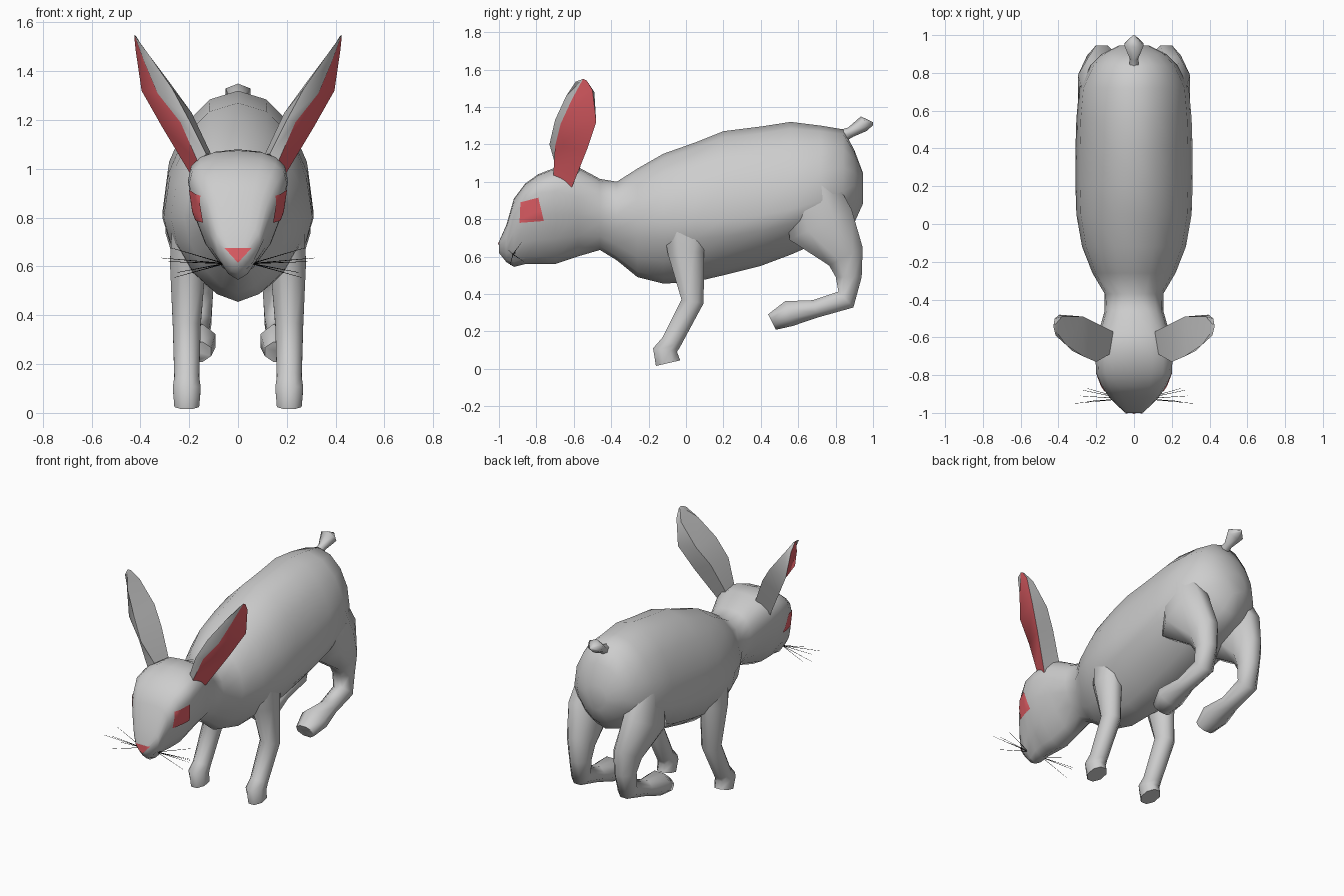
import bpy
import bmesh
import math
from mathutils import Vector
from mathutils.bvhtree import BVHTree

default_cube = bpy.data.objects.get("Cube")
if default_cube:
    bpy.data.objects.remove(default_cube, do_unlink=True)


def make_material(name, colour):
    material = bpy.data.materials.new(name)
    material.use_nodes = True
    material.diffuse_color = (*colour, 1)
    shader = material.node_tree.nodes["Principled BSDF"]
    shader.inputs["Base Color"].default_value = (*colour, 1)
    shader.inputs["Roughness"].default_value = .8
    return material


GREY = make_material("grey fur", (.61, .61, .61))
RED = make_material("soft red", (.8, .12, .14))
BLACK = make_material("black", (.005, .005, .005))


def finish(bm, name, materials, angle):
    """Turn a bmesh into a smooth shaded object."""
    mesh = bpy.data.meshes.new(name)
    bm.to_mesh(mesh)
    bm.free()
    part = bpy.data.objects.new(name, mesh)
    bpy.context.collection.objects.link(part)
    for material in materials:
        mesh.materials.append(material)
    bpy.ops.object.select_all(action="DESELECT")
    part.select_set(True)
    bpy.context.view_layer.objects.active = part
    bpy.ops.object.shade_smooth_by_angle(angle=math.radians(angle))
    return part


def loft(name, rings, materials=(GREY,), angle=75, red_side=None):
    """Skin a row of point rings and cap both ends."""
    bm = bmesh.new()
    rows = [[bm.verts.new(point) for point in ring] for ring in rings]
    count = len(rows[0])
    for low, high in zip(rows, rows[1:]):
        for i in range(count):
            j = (i + 1) % count
            face = bm.faces.new((low[i], low[j], high[j], high[i]))
            face.material_index = int(i == red_side)
    bm.faces.new(rows[0])
    bm.faces.new(rows[-1])
    bmesh.ops.recalc_face_normals(bm, faces=bm.faces[:])
    return finish(bm, name, materials, angle)


def limb(name, stations, side=1, count=8):
    """Loft oval rings square to a path of (x, y, z, half width, half depth)."""
    centres = [Vector((side * x, y, z)) for x, y, z, _, _ in stations]
    across = Vector((1, 0, 0))
    rings = []
    for k, (_, _, _, wide, deep) in enumerate(stations):
        before = centres[max(k - 1, 0)]
        after = centres[min(k + 1, len(centres) - 1)]
        up = (after - before).cross(across).normalized()
        turns = [math.tau * (i + .5) / count for i in range(count)]
        rings.append([centres[k] + across * wide * math.cos(t) + up * deep * math.sin(t)
                      for t in turns])
    return loft(name, rings)


def body_ring(y, bottom, top, wide, middle, count=16):
    """Oval with a broad back and a narrower underside."""
    ring = []
    for i in range(count):
        turn = math.tau * i / count
        c, s = math.cos(turn), math.sin(turn)
        upper_power = 2.6 if y < -.45 else 2
        power = upper_power if s >= 0 else 1.65
        reach = top - middle if s >= 0 else middle - bottom
        x = math.copysign(abs(c) ** (2 / power), c) * wide
        z = math.copysign(abs(s) ** (2 / power), s) * reach + middle
        ring.append((x, y, z))
    return ring


# Head and body: y, bottom, top, half width, height of widest point
BODY = [
    (-1, .62, .68, .045, .665), (-.96, .57, .77, .09, .7),
    (-.92, .545, .91, .13, .82), (-.86, .56, .99, .17, .9),
    (-.79, .56, 1.04, .2, .94), (-.7, .56, 1.075, .205, .95),
    (-.58, .6, 1.08, .19, .92), (-.46, .635, 1.015, .155, .85),
    (-.37, .58, 1, .155, .82), (-.26, .49, 1.07, .22, .8),
    (-.12, .455, 1.15, .275, .8), (.05, .465, 1.21, .305, .8),
    (.2, .5, 1.27, .31, .8), (.4, .55, 1.295, .31, .82),
    (.56, .61, 1.32, .305, .85), (.72, .68, 1.3, .29, .9),
    (.84, .72, 1.28, .23, .95), (.9, .78, 1.17, .17, .98),
    (.945, .88, 1.05, .08, .97),
]
body = loft("head_and_body", [body_ring(*station) for station in BODY])

surface = bmesh.new()
surface.from_mesh(body.data)
skin = BVHTree.FromBMesh(surface)
surface.free()


def patch(name, corners, direction):
    """Thin coloured plate laid onto the head along a direction."""
    bm = bmesh.new()
    bm.faces.new([bm.verts.new(corner) for corner in corners])
    bmesh.ops.subdivide_edges(bm, edges=bm.edges[:], cuts=6, use_grid_fill=True)
    aim = Vector(direction)
    for vert in bm.verts:
        hit = skin.ray_cast(vert.co - aim * 2, aim)[0]
        if hit:
            vert.co = hit - aim * .005
    bm.normal_update()
    for face in bm.faces:
        if face.normal.dot(aim) > 0:
            face.normal_flip()
    return finish(bm, name, [RED], 75)


# Nose
patch("nose", [(-.055, -1, .675), (.055, -1, .675), (0, -1, .615)], (0, 1, 0))

# Tail
limb("tail", [(0, .8, 1.23, .035, .04), (0, .88, 1.265, .025, .028),
              (0, .95, 1.31, .058, .042), (0, 1, 1.31, .006, .008)], count=6)

FRONT_LEG = [
    (.2, 0, .85, .07, .15), (.205, 0, .62, .08, .105),
    (.21, .035, .36, .062, .065), (.21, -.08, .14, .055, .058),
    (.21, -.112, .1, .062, .07), (.21, -.096, .03, .055, .072),
]
HIND_LEG = [
    (.19, .66, 1, .09, .14), (.2, .72, .77, .105, .2),
    (.17, .855, .6, .085, .11), (.165, .87, .49, .068, .075),
    (.17, .855, .37, .065, .063), (.175, .69, .32, .06, .052),
    (.175, .55, .295, .09, .075), (.17, .46, .25, .065, .05),
]
# Ear corners: front outer, back outer, back inner, front inner
EAR = [
    [(.165, -.71, 1.03), (.19, -.61, .97), (.11, -.57, 1.06), (.13, -.69, 1.06)],
    [(.235, -.7, 1.19), (.31, -.53, 1.17), (.19, -.53, 1.23), (.2, -.73, 1.2)],
    [(.33, -.67, 1.31), (.395, -.48, 1.32), (.27, -.49, 1.34), (.27, -.7, 1.33)],
    [(.385, -.61, 1.44), (.42, -.5, 1.49), (.38, -.49, 1.48), (.36, -.64, 1.46)],
    [(.425, -.55, 1.55), (.425, -.53, 1.54), (.415, -.53, 1.54), (.415, -.59, 1.535)],
]
EYE = [(-.89, .78), (-.885, .89), (-.79, .915), (-.76, .79)]
WHISKER_TIPS = [(.27, -.88, .675), (.315, -.95, .635), (.285, -.91, .62),
                (.26, -.94, .555), (.25, -.87, .575)]

for side, label in ((1, "left"), (-1, "right")):
    limb(label + "_front_leg", FRONT_LEG, side)
    limb(label + "_hind_leg", HIND_LEG, side)

    # Ear with a red hollow on its outer face
    rings = [[(side * x, y, z) for x, y, z in ring] for ring in EAR]
    loft(label + "_ear", rings, (GREY, RED), 50, red_side=0)

    # Eye
    patch(label + "_eye", [(side, y, z) for y, z in EYE], (-side, 0, 0))

    # Whiskers
    curve = bpy.data.curves.new(label + "_whiskers", "CURVE")
    curve.dimensions = "3D"
    curve.bevel_depth = .002
    curve.bevel_resolution = 0
    curve.materials.append(BLACK)
    for x, y, z in WHISKER_TIPS:
        hair = curve.splines.new("POLY")
        hair.points.add(1)
        hair.points[0].co = (side * .055, -.925, .612, 1)
        hair.points[1].co = (side * x, y, z, 1)
        hair.points[1].radius = .4
    whiskers = bpy.data.objects.new(label + "_whiskers", curve)
    bpy.context.collection.objects.link(whiskers)
